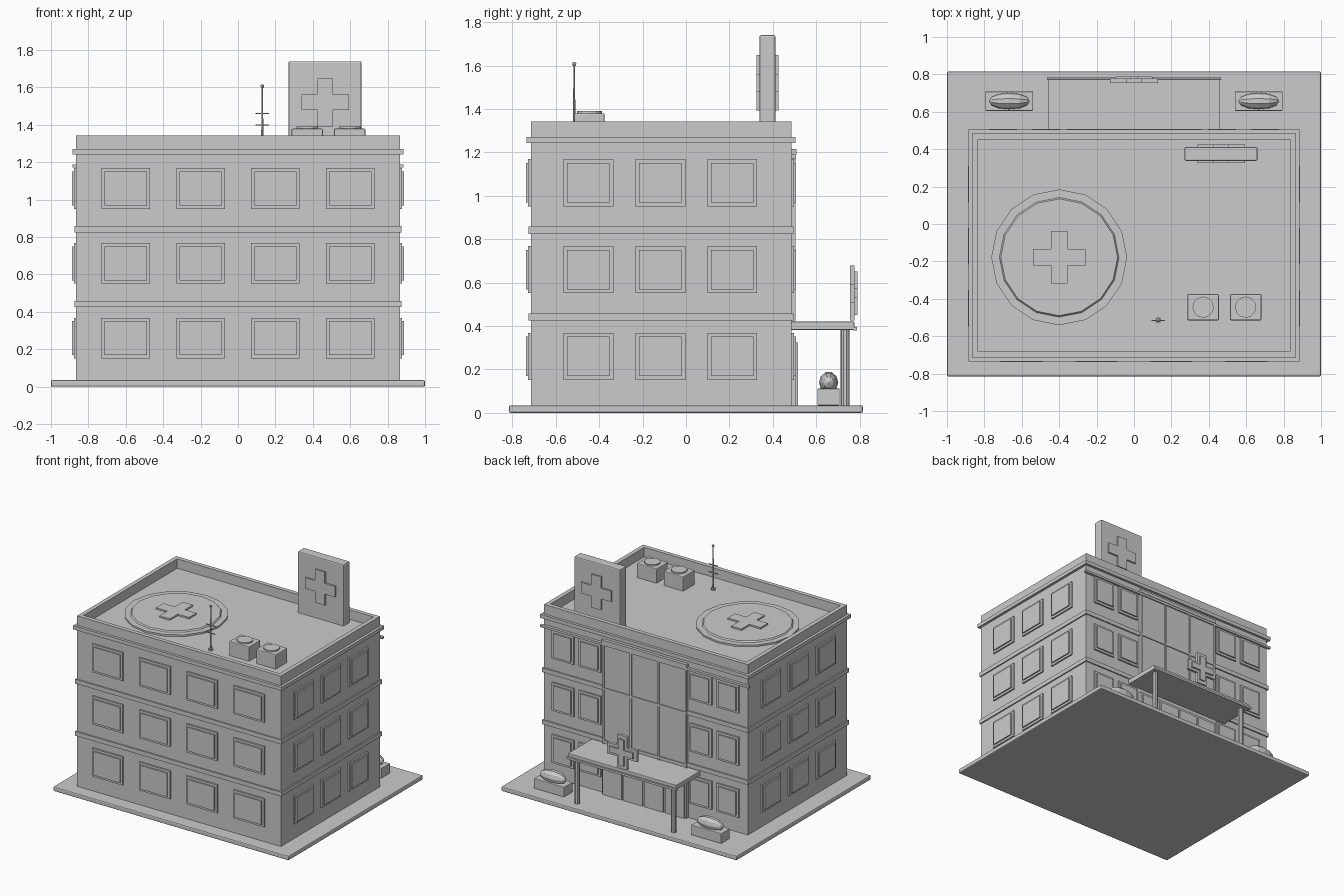
import bpy, bmesh, math
from mathutils import Matrix, Vector

cube = bpy.data.objects.get("Cube")
if cube:
    bpy.data.objects.remove(cube, do_unlink=True)

grey = bpy.data.materials.new("plain_grey")
grey.use_nodes = True
GREY = (0.6, 0.6, 0.6, 1)
grey.diffuse_color = GREY
grey.node_tree.nodes["Principled BSDF"].inputs["Base Color"].default_value = GREY


def finish(name, bm, bevel=0):
    mesh = bpy.data.meshes.new(name)
    bmesh.ops.recalc_face_normals(bm, faces=bm.faces)
    bm.to_mesh(mesh)
    bm.free()
    mesh.materials.append(grey)
    ob = bpy.data.objects.new(name, mesh)
    bpy.context.collection.objects.link(ob)
    if bevel:
        mod = ob.modifiers.new("Bevel", "BEVEL")
        mod.width = bevel
        mod.segments = 2
    return ob


def box(name, x, y, z, bevel=0):
    """Box from (low, high) ranges on each axis."""
    bm = bmesh.new()
    size = [b - a for a, b in (x, y, z)]
    mid = [(a + b) / 2 for a, b in (x, y, z)]
    bmesh.ops.create_cube(bm, size=1, matrix=Matrix.Translation(mid) @ Matrix.Diagonal((*size, 1)))
    return finish(name, bm, bevel)


def cylinder(name, x, y, z, r, sides=16, r_top=None, bevel=0):
    bm = bmesh.new()
    bmesh.ops.create_cone(bm, cap_ends=True, segments=sides, radius1=r,
                          radius2=r if r_top is None else r_top, depth=z[1] - z[0],
                          matrix=Matrix.Translation((x, y, sum(z) / 2)))
    return finish(name, bm, bevel)


def ball(name, centre, radii, sides=10, rings=6):
    """Ellipsoid with its poles along x."""
    bm = bmesh.new()
    bmesh.ops.create_uvsphere(bm, u_segments=sides, v_segments=rings, radius=1)
    turn = Matrix.Rotation(math.pi / 2, 4, "Y")
    bm.transform(Matrix.Translation(centre) @ Matrix.Diagonal((*radii, 1)) @ turn)
    return finish(name, bm)


def cross(name, centre, length, arm, depth, upright=True):
    """Plus-shaped plate, extruded from its outline."""
    a, l = arm / 2, length / 2
    quarter = [(a, a), (a, l), (-a, l)]
    bm = bmesh.new()
    verts = []
    for k in range(4):
        for p in quarter:
            q = Matrix.Rotation(k * math.pi / 2, 2) @ Vector(p)
            verts.append(bm.verts.new((q.x, q.y, -depth / 2)))
    face = bm.faces.new(verts)
    out = bmesh.ops.extrude_face_region(bm, geom=[face])["geom"]
    bmesh.ops.translate(bm, vec=(0, 0, depth), verts=[v for v in out if isinstance(v, bmesh.types.BMVert)])
    turn = Matrix.Rotation(math.pi / 2 if upright else 0, 4, "X")
    bm.transform(Matrix.Translation(centre) @ turn)
    return finish(name, bm)


# Building shell: outer limits
WX, Y0, Y1 = 0.865, -0.715, 0.485
GROUND, ROOF, TOP = 0.035, 1.26, 1.343


def around(name, out, z):
    box(name, (-WX - out, WX + out), (Y0 - out, Y1 + out), z)


box("ground_plate", (-1, 1), (-0.815, 0.815), (0, GROUND), 0.008)
around("building_body", 0, (GROUND, ROOF))
for z in (0.425, 0.825):
    around("floor_band", 0.01, (z, z + 0.033))

# Cornice and roof parapet
around("cornice", 0.02, (1.242, 1.27))
T = 0.032
for s, name in ((-1, "right"), (1, "left")):
    edge = sorted((s * WX, s * (WX - T)))
    box(f"parapet_{name}", edge, (Y0, Y1), (ROOF, TOP))
box("parapet_front", (T - WX, WX - T), (Y0, Y0 + T), (ROOF, TOP))
box("parapet_back", (T - WX, WX - T), (Y1 - T, Y1), (ROOF, TOP))


# Windows: a frame with a raised pane
def window(face, along, z, width):
    for part, shrink, out in (("frame", 0, 0.012), ("pane", 0.035, 0.022)):
        w, h = (width - shrink) / 2, (0.217 - shrink) / 2
        span, zs = (along - w, along + w), (z - h, z + h)
        name = f"window_{part}_{face}"
        if face == "front":
            box(name, span, (Y0 - out, Y0), zs)
        elif face == "back":
            box(name, span, (Y1, Y1 + out), zs)
        elif face == "left":
            box(name, (WX, WX + out), span, zs)
        else:
            box(name, (-WX - out, -WX), span, zs)


for z in (0.26, 0.66, 1.06):
    for x in (-0.6, -0.2, 0.2, 0.6):
        window("front", x, z, 0.26)
    for x in (-0.7, -0.47, 0.47, 0.7):
        window("back", x, z, 0.185)
    for y in (-0.45, -0.118, 0.213):
        window("left", y, z, 0.23)
        window("right", y, z, 0.23)

# Tall glazing over the entrance
box("glazing", (-0.35, 0.35), (Y1, Y1 + 0.012), (0.4, 1.2))
for x in (-0.35, -0.117, 0.117, 0.35):
    box("glazing_mullion", (x - 0.007, x + 0.007), (Y1, Y1 + 0.02), (0.4, 1.2))
for z in (0.44, 0.84):
    box("glazing_rail", (-0.35, 0.35), (Y1, Y1 + 0.019), (z - 0.008, z + 0.008))
box("glazing_header", (-0.36, 0.36), (Y1, Y1 + 0.023), (1.19, 1.215))
box("back_ledge", (-0.885, 0.885), (Y1, Y1 + 0.021), (1.172, 1.189))

# Entrance doors
box("door_surround", (-0.36, 0.36), (Y1, Y1 + 0.022), (GROUND, 0.345))
for x in (-0.265, -0.088, 0.088, 0.265):
    box("door_panel", (x - 0.08, x + 0.08), (Y1, Y1 + 0.032), (GROUND, 0.325))

# Canopy on two posts
box("canopy", (-0.46, 0.46), (Y1, 0.775), (0.382, 0.42), 0.004)
box("canopy_lip", (-0.465, 0.465), (0.77, 0.787), (0.38, 0.396))
for x in (-0.41, 0.41):
    cylinder("canopy_post", x, 0.733, (GROUND, 0.385), 0.021, 10)
cross("canopy_cross", (0, 0.766, 0.552), 0.255, 0.085, 0.022)
cross("canopy_cross_face", (0, 0.782, 0.552), 0.2, 0.045, 0.014)

# Planters with clipped shrubs
for s in (-1, 1):
    x = s * 0.667
    box("planter", (x - 0.128, x + 0.128), (0.605, 0.708), (GROUND, 0.112), 0.004)
    ball("shrub", (x, 0.657, 0.14), (0.11, 0.044, 0.05))

# Roof sign
box("roof_sign", (0.27, 0.66), (0.338, 0.412), (ROOF, 1.74), 0.008)
for y in (0.332, 0.418):
    cross("sign_cross", (0.467, y, 1.52), 0.255, 0.083, 0.014)

# Helicopter pad
PX, PY = -0.4, -0.178
cylinder("pad_base", PX, PY, (ROOF, 1.283), 0.363, 16)
cylinder("pad_deck", PX, PY, (1.28, 1.292), 0.322, 16, r_top=0.312)
cross("pad_cross", (PX, PY, 1.297), 0.28, 0.088, 0.014, upright=False)

# Air conditioning units
for x in (0.37, 0.597):
    box("cooling_unit", (x - 0.084, x + 0.084), (-0.515, -0.375), (ROOF, 1.38), 0.006)
    cylinder("cooling_fan", x, -0.445, (1.375, 1.39), 0.057, 12)

# Antenna
AX, AY = 0.13, -0.515
cylinder("antenna_foot", AX, AY, (ROOF, 1.285), 0.016, 8)
cylinder("antenna_mast", AX, AY, (ROOF, 1.61), 0.007, 8, r_top=0.003)
ball("antenna_tip", (AX, AY, 1.607), (0.01, 0.01, 0.01), 8, 6)
for z in (1.4, 1.46):
    box("antenna_bar", (AX - 0.037, AX + 0.037), (AY - 0.003, AY + 0.003), (z - 0.003, z + 0.003))
